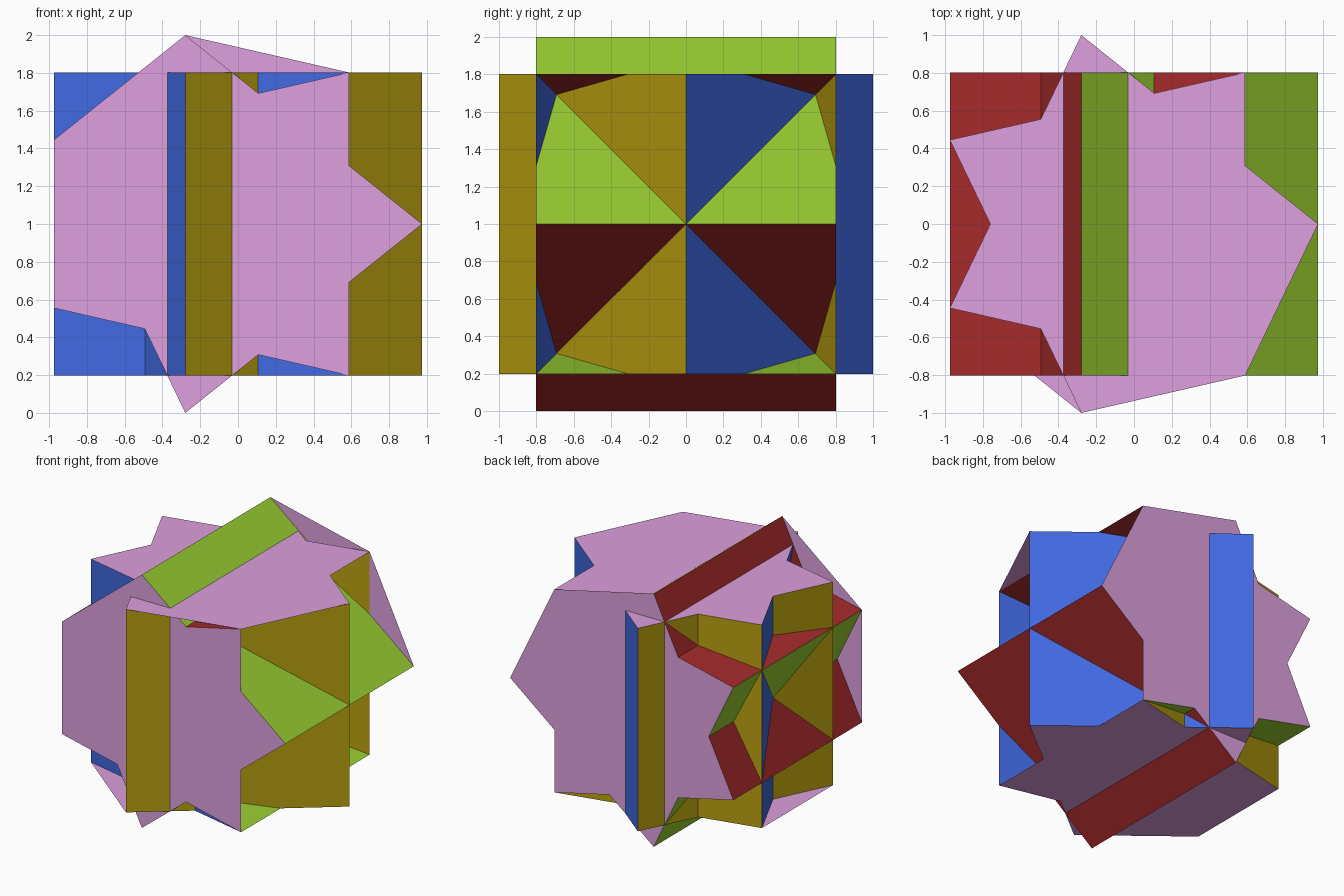
import bpy, bmesh, math
from mathutils import Matrix, Vector

if "Cube" in bpy.data.objects:
    bpy.data.objects.remove(bpy.data.objects["Cube"])

N, STEP = 7, 2
R = 1 / math.sin(4 * math.pi / 7)             # star radius, tips reach +-1
HALF = R * math.sin(2 * math.pi / 7)          # half depth of each prism
SHIFT = R * (1 - math.cos(math.pi / 7)) / 2   # centres the star in x


def material(name, rgb):
    m = bpy.data.materials.new(name)
    lin = [((c / 255 + 0.055) / 1.055) ** 2.4 for c in rgb]
    m.diffuse_color = (*lin, 1)
    m.use_nodes = True
    m.node_tree.nodes["Principled BSDF"].inputs["Base Color"].default_value = m.diffuse_color
    return m


plum = material("plum", (221, 160, 221))
yellow = material("dark_yellow", (184, 158, 16))
blue = material("royal_blue", (65, 105, 225))
green = material("yellow_green", (154, 205, 50))
red = material("brown_red", (165, 42, 42))


def star_prism(name, wall_a, wall_b, matrix):
    bm = bmesh.new()
    rings = []
    for z in (-HALF, HALF):
        rings.append([bm.verts.new((R * math.cos(2 * math.pi * k / N) - SHIFT,
                                    R * math.sin(2 * math.pi * k / N), z))
                      for k in range(N)])
    low, high = rings

    # side walls: star path starting at tip 1, left open between tips 6 and 1
    path = [(1 + STEP * i) % N for i in range(N)]
    for i, (a, b) in enumerate(zip(path, path[1:])):
        f = bm.faces.new((low[a], low[b], high[b], high[a]))
        f.material_index = 1 + i % 2

    # caps: triangle fans around one tip of the star path
    for ring, hub, up in ((high, 6, 1), (low, 4, -1)):
        fan = [(hub + STEP * i) % N for i in range(1, N)]
        for a, b in zip(fan, fan[1:]):
            f = bm.faces.new((ring[hub], ring[a], ring[b]))
            f.normal_update()
            if f.normal.z * up < 0:
                f.normal_flip()

    bm.transform(matrix)
    bm.normal_update()
    mesh = bpy.data.meshes.new(name)
    bm.to_mesh(mesh)
    bm.free()
    for m in (plum, wall_a, wall_b):
        mesh.materials.append(m)
    ob = bpy.data.objects.new(name, mesh)
    bpy.context.collection.objects.link(ob)


# two crossed star prisms, one upright and one lying front to back
lift = Matrix.Translation(Vector((0, 0, 1)))
star_prism("upright_star_prism", yellow, blue, lift)
star_prism("lying_star_prism", green, red,
           lift @ Matrix.Rotation(-math.pi / 2, 4, 'X'))
